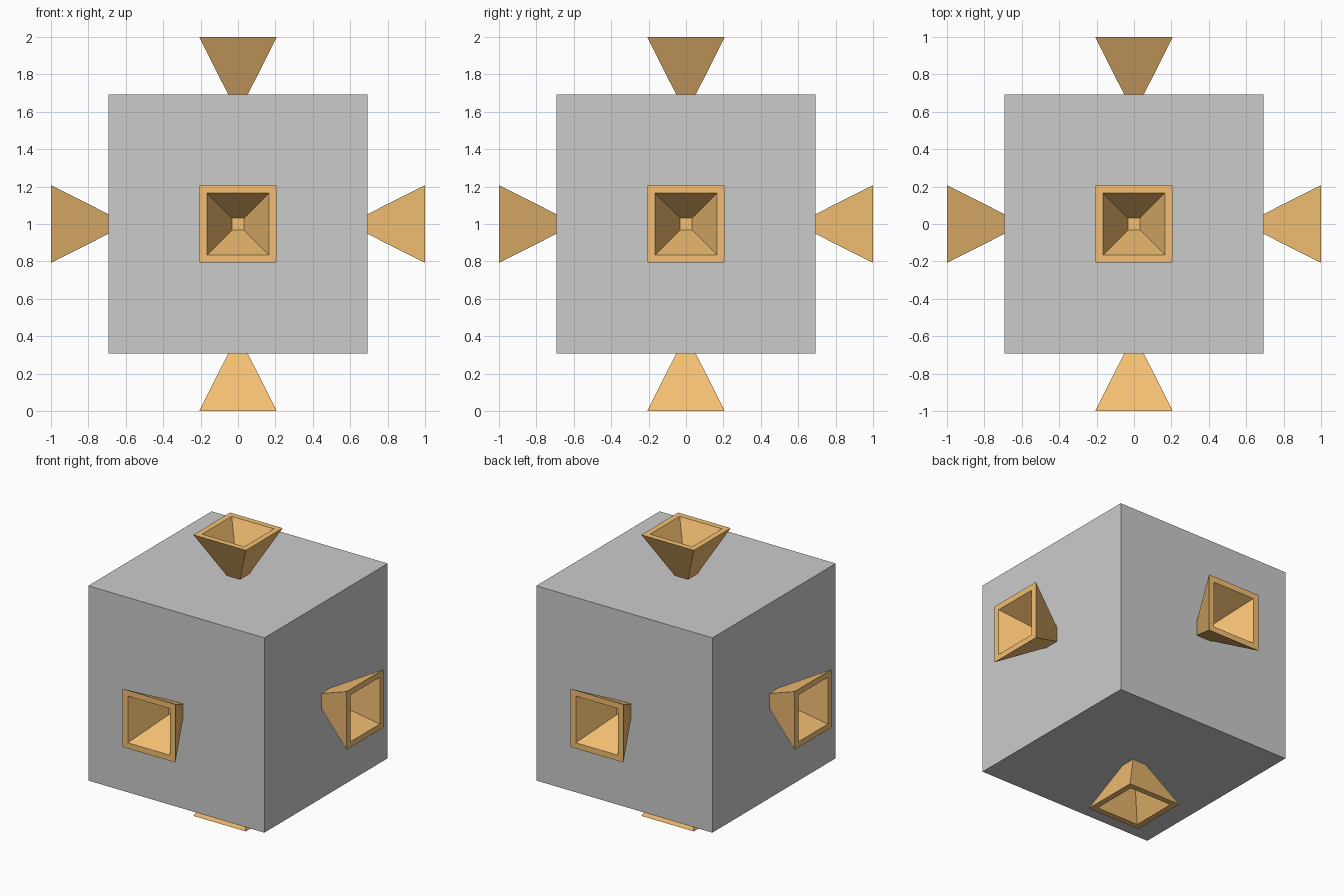
import bpy, bmesh
from mathutils import Vector

if "Cube" in bpy.data.objects:
    bpy.data.objects.remove(bpy.data.objects["Cube"])

CENTRE = Vector((0, 0, 1))
HALF = 0.693                      # half size of the cube

orange = bpy.data.materials.new("orange")
orange.diffuse_color = (0.9, 0.52, 0.17, 1)
orange.use_nodes = True
orange.node_tree.nodes["Principled BSDF"].inputs["Base Color"].default_value = orange.diffuse_color

# Main cube body
bpy.ops.mesh.primitive_cube_add(size=2 * HALF, location=CENTRE)
bpy.context.object.name = "cube_body"


def square(bm, half, z):
    return [bm.verts.new((sx * half, sy * half, z))
            for sx, sy in ((-1, -1), (1, -1), (1, 1), (-1, 1))]


# Hollow square horn: outer base, outer rim, inner rim, inner floor
bm = bmesh.new()
rings = [square(bm, h, z) for h, z in
         ((0.053, HALF), (0.207, 1.0), (0.166, 1.0), (0.033, 0.732))]
for a, b in zip(rings, rings[1:]):
    for i in range(4):
        j = (i + 1) % 4
        bm.faces.new((a[i], a[j], b[j], b[i]))
bm.faces.new(rings[0][::-1])
bm.faces.new(rings[-1])
bmesh.ops.recalc_face_normals(bm, faces=bm.faces)
horn_mesh = bpy.data.meshes.new("horn")
bm.to_mesh(horn_mesh)
bm.free()
horn_mesh.materials.append(orange)

# One horn pointing out of each cube side
directions = {"right": (1, 0, 0), "left": (-1, 0, 0), "back": (0, 1, 0),
              "front": (0, -1, 0), "top": (0, 0, 1), "bottom": (0, 0, -1)}
for side, d in directions.items():
    horn = bpy.data.objects.new(side + "_horn", horn_mesh)
    horn.location = CENTRE
    horn.rotation_euler = Vector(d).to_track_quat('Z', 'Y').to_euler()
    bpy.context.collection.objects.link(horn)
